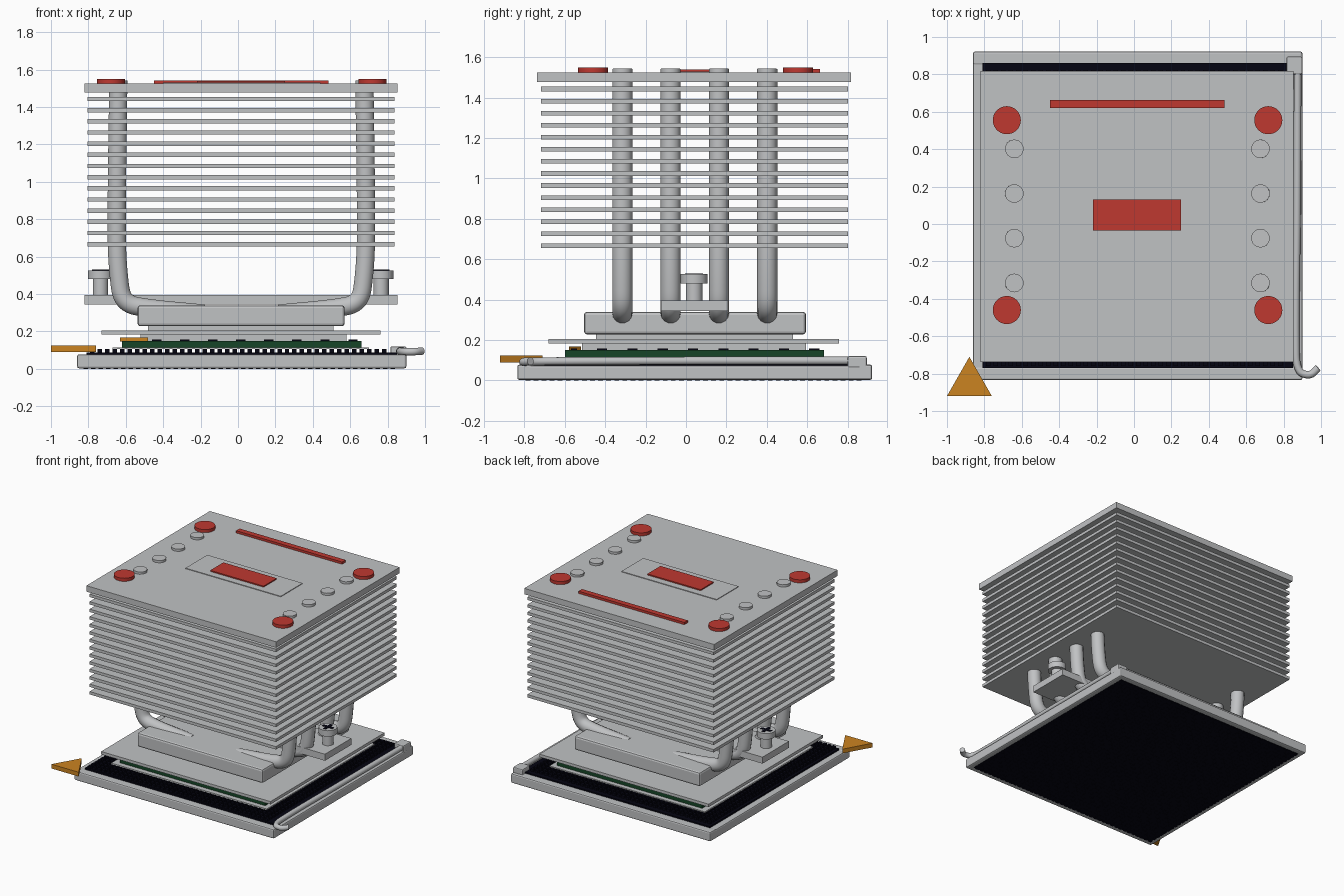
import bpy, bmesh, math
from mathutils import Vector

cube = bpy.data.objects.get("Cube")
if cube:
    bpy.data.objects.remove(cube, do_unlink=True)


def material(name, rgb):
    m = bpy.data.materials.new(name)
    m.use_nodes = True
    m.diffuse_color = (*rgb, 1)
    m.node_tree.nodes["Principled BSDF"].inputs["Base Color"].default_value = (*rgb, 1)
    return m


GREY = material("metal_grey", (0.53, 0.54, 0.55))
RED = material("marker_red", (0.52, 0.04, 0.03))
GOLD = material("marker_gold", (0.6, 0.23, 0.015))
GREEN = material("board_green", (0.008, 0.06, 0.02))
DARK = material("socket_dark", (0.0015, 0.0015, 0.006))


def finish(name, bm, mat, smooth=False):
    bmesh.ops.recalc_face_normals(bm, faces=bm.faces)
    me = bpy.data.meshes.new(name)
    bm.to_mesh(me)
    bm.free()
    me.materials.append(mat)
    ob = bpy.data.objects.new(name, me)
    bpy.context.collection.objects.link(ob)
    if smooth:
        bpy.ops.object.select_all(action="DESELECT")
        ob.select_set(True)
        bpy.context.view_layer.objects.active = ob
        bpy.ops.object.shade_smooth_by_angle(angle=math.radians(35))
    return ob


def box(name, x, y, z, mat=GREY, bevel=0):
    """Box from (min, max) pairs."""
    bm = bmesh.new()
    bmesh.ops.create_cube(bm, size=1)
    for v in bm.verts:
        v.co = [a + (c + 0.5) * (b - a) for c, (a, b) in zip(v.co, (x, y, z))]
    ob = finish(name, bm, mat)
    if bevel:
        mod = ob.modifiers.new("bevel", "BEVEL")
        mod.width, mod.segments = bevel, 2
    return ob


def disc(name, x, y, z, r, mat=GREY):
    bm = bmesh.new()
    bmesh.ops.create_cone(bm, cap_ends=True, segments=32, radius1=r, radius2=r, depth=z[1] - z[0])
    bmesh.ops.translate(bm, verts=bm.verts, vec=(x, y, sum(z) / 2))
    return finish(name, bm, mat, True)


def prism(name, pts, z, mat):
    bm = bmesh.new()
    face = bm.faces.new([bm.verts.new((px, py, z[0])) for px, py in pts])
    new = bmesh.ops.extrude_face_region(bm, geom=[face])["geom"]
    bmesh.ops.translate(bm, verts=[v for v in new if isinstance(v, bmesh.types.BMVert)],
                        vec=(0, 0, z[1] - z[0]))
    return finish(name, bm, mat)


def tube(name, pts, r):
    """Round tube through points, with rounded bends."""
    cu = bpy.data.curves.new(name, "CURVE")
    cu.dimensions = "3D"
    cu.bevel_depth, cu.bevel_resolution, cu.resolution_u = r, 5, 6
    cu.use_fill_caps = True
    sp = cu.splines.new("BEZIER")
    sp.bezier_points.add(len(pts) - 1)
    P = [Vector(p) for p in pts]
    for i, b in enumerate(sp.bezier_points):
        prev, nxt = P[max(i - 1, 0)], P[min(i + 1, len(P) - 1)]
        t = (nxt - prev).normalized()
        b.co = P[i]
        b.handle_left_type = b.handle_right_type = "FREE"
        b.handle_left = P[i] - t * (P[i] - prev).length / 3
        b.handle_right = P[i] + t * (nxt - P[i]).length / 3
    cu.materials.append(GREY)
    ob = bpy.data.objects.new(name, cu)
    bpy.context.collection.objects.link(ob)


def pin_grid(name, x, y, z, step):
    """Field of small square contacts."""
    ob = box(name, (x[0], x[0] + step * 0.6), (y[0], y[0] + step * 0.6), z, DARK)
    for axis, (a, b) in enumerate((x, y)):
        arr = ob.modifiers.new("array", "ARRAY")
        arr.use_relative_offset, arr.use_constant_offset = False, True
        off = [0, 0, 0]
        off[axis] = step
        arr.constant_offset_displace = off
        arr.count = int((b - a) / step)


# Socket frame, hinge block and contact field
box("frame_front", (-0.86, 0.9), (-0.835, -0.765), (0.003, 0.078), GREY, 0.01)
box("frame_back", (-0.86, 0.9), (0.85, 0.922), (0.003, 0.078), GREY, 0.01)
box("frame_left", (-0.86, -0.8), (-0.8, 0.88), (0.003, 0.075), GREY, 0.01)
box("frame_right", (0.84, 0.9), (-0.8, 0.88), (0.003, 0.075), GREY, 0.01)
box("hinge_block", (0.815, 0.9), (0.8, 0.895), (0.06, 0.12), GREY, 0.008)
box("socket_body", (-0.81, 0.85), (-0.77, 0.86), (0.006, 0.088), DARK)
box("socket_underside", (-0.82, 0.86), (-0.79, 0.88), (0.001, 0.02), DARK)
pin_grid("socket_contacts", (-0.79, 0.84), (-0.76, 0.86), (0.08, 0.107), 0.04)
pin_grid("underside_contacts", (-0.825, 0.88), (-0.795, 0.9), (0, 0.01), 0.04)

# Locking lever
tube("lever", [(0.875, 0.85, 0.098), (0.872, 0.1, 0.098), (0.866, -0.68, 0.095),
               (0.885, -0.785, 0.092), (0.94, -0.805, 0.092), (0.985, -0.77, 0.095)], 0.02)

# Orientation markers
prism("corner_marker", [(-1, -0.92), (-0.76, -0.92), (-0.88, -0.71)], (0.09, 0.124), GOLD)
prism("board_marker", [(-0.63, -0.58), (-0.48, -0.58), (-0.555, -0.52)], (0.145, 0.168), GOLD)

# Processor board with small chips around the edge
box("board_rim", (-0.67, 0.7), (-0.64, 0.72), (0.105, 0.115))
box("circuit_board", (-0.62, 0.66), (-0.6, 0.683), (0.11, 0.15), GREEN)
for i in range(8):
    t = -0.435 + i * 0.15
    for n, y in (("front", -0.555), ("back", 0.64)):
        box(f"chip_{n}_{i}", (t - 0.025, t + 0.025), (y - 0.015, y + 0.015), (0.145, 0.158), DARK)
    for n, x in (("left", -0.575), ("right", 0.62)):
        box(f"chip_{n}_{i}", (x - 0.015, x + 0.015), (t - 0.005, t + 0.045), (0.145, 0.158), DARK)

# Heat spreader stack and cold plate
box("spreader_body", (-0.52, 0.58), (-0.515, 0.595), (0.14, 0.186))
box("spreader_plate", (-0.73, 0.762), (-0.68, 0.757), (0.183, 0.206))
box("contact_pad", (-0.48, 0.51), (-0.445, 0.53), (0.2, 0.235))
box("cold_plate", (-0.537, 0.57), (-0.505, 0.594), (0.228, 0.34), GREY, 0.015)

# Mounting bar and its two screws with cross recesses
box("mounting_bar", (-0.82, 0.853), (-0.124, 0.208), (0.343, 0.395))
for side, x in (("right", -0.735), ("left", 0.765)):
    disc(f"screw_shaft_{side}", x, 0.04, (0.39, 0.485), 0.041)
    disc(f"screw_head_{side}", x, 0.04, (0.48, 0.527), 0.067)
    for n, a, b in (("a", 0.045, 0.012), ("b", 0.012, 0.045)):
        box(f"screw_slot_{side}_{n}", (x - a, x + a), (0.04 - b, 0.04 + b), (0.522, 0.53), DARK)

# Heat pipes, mirrored about the stack centre
for i in range(4):
    y = -0.315 + i * 0.239
    for side, s in (("left", 1), ("right", -1)):
        path = [(0.658, 1.543), (0.666, 0.7), (0.65, 0.45), (0.625, 0.37), (0.56, 0.335), (0.2, 0.295)]
        tube(f"heat_pipe_{side}_{i}", [(0.018 + s * px, y, pz) for px, pz in path], 0.05)

# Cooling fins and top plate
for i in range(14):
    z = 0.655 + i * 0.0597
    box(f"fin_{i}", (-0.805, 0.837), (-0.718, 0.802), (z, z + 0.023))
box("top_plate", (-0.82, 0.853), (-0.738, 0.817), (1.478, 1.525))

# Top markings
box("label_plate", (-0.4, 0.44), (-0.09, 0.185), (1.52, 1.53))
box("label_badge", (-0.22, 0.25), (-0.035, 0.13), (1.525, 1.539), RED)
box("top_stripe", (-0.45, 0.483), (0.62, 0.664), (1.525, 1.543), RED)
for i, (x, y) in enumerate(((-0.68, -0.46), (0.718, -0.46), (-0.68, 0.555), (0.718, 0.555))):
    disc(f"corner_disc_{i}", x, y, (1.525, 1.55), 0.075, RED)
